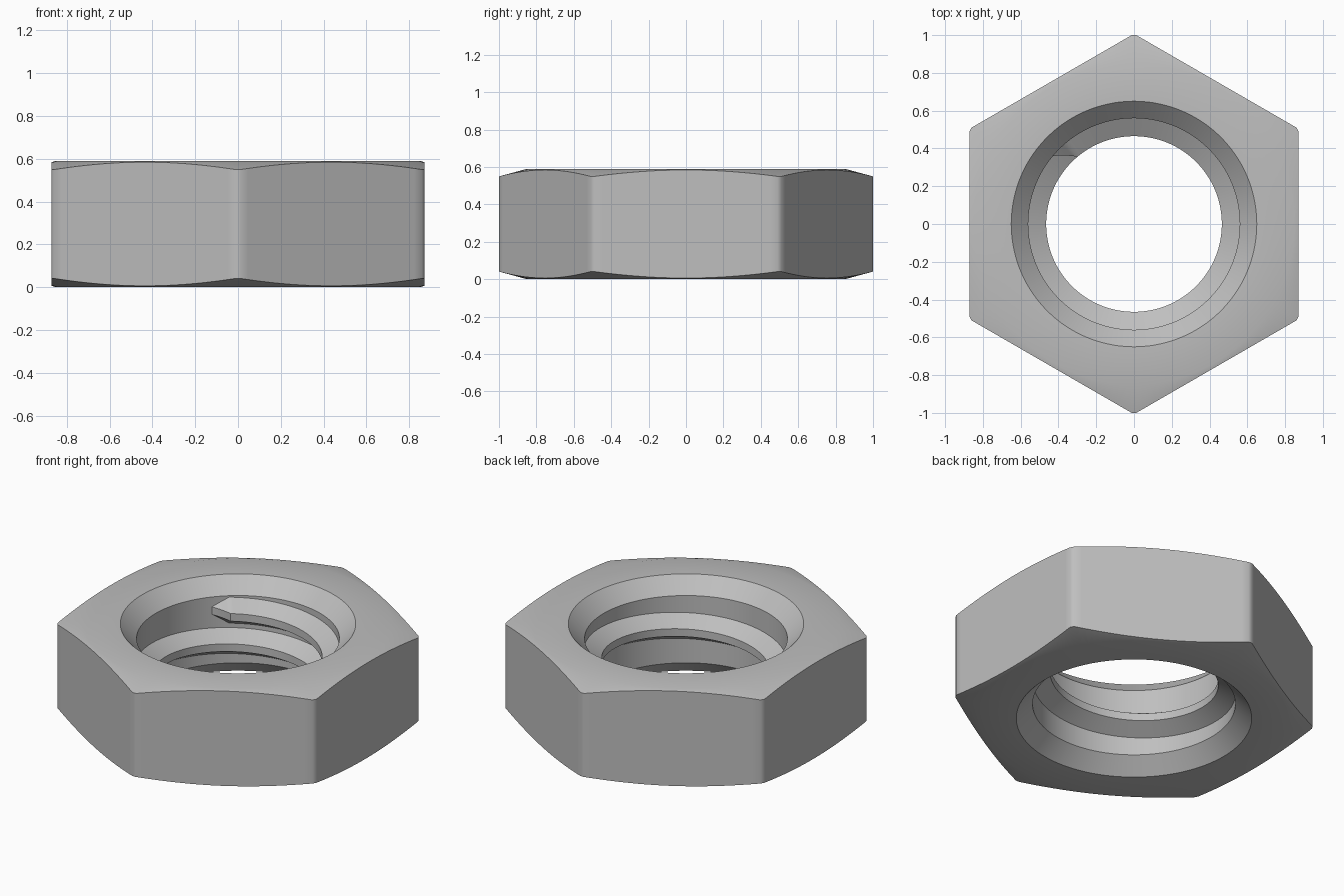
import bpy
import bmesh
from math import cos, sin, radians, pi

if "Cube" in bpy.data.objects:
    bpy.data.objects.remove(bpy.data.objects["Cube"], do_unlink=True)

HEIGHT = 0.59
APOTHEM = 0.872
CORNER = 1.0        # corner radius after turning
BORE = 0.56
CREST = 0.465
PITCH = 0.185

steel = bpy.data.materials.new("grey steel")
steel.use_nodes = True
colour = (0.52, 0.52, 0.52, 1)
steel.diffuse_color = colour
steel.node_tree.nodes["Principled BSDF"].inputs["Base Color"].default_value = colour


def loft(name, rings, closed):
    """Skin a row of matching closed sections into one smooth-shaded object."""
    bm = bmesh.new()
    rows = [[bm.verts.new(p) for p in ring] for ring in rings]
    pairs = list(zip(rows, rows[1:]))
    if closed:
        pairs.append((rows[-1], rows[0]))
    else:
        bm.faces.new(rows[0])
        bm.faces.new(rows[-1])
    n = len(rows[0])
    for a, b in pairs:
        for i in range(n):
            j = (i + 1) % n
            bm.faces.new((a[i], a[j], b[j], b[i]))
    bmesh.ops.recalc_face_normals(bm, faces=bm.faces)
    mesh = bpy.data.meshes.new(name)
    bm.to_mesh(mesh)
    bm.free()
    mesh.materials.append(steel)
    obj = bpy.data.objects.new(name, mesh)
    bpy.context.collection.objects.link(obj)
    bpy.ops.object.select_all(action='DESELECT')
    obj.select_set(True)
    bpy.context.view_layer.objects.active = obj
    bpy.ops.object.shade_smooth_by_angle(angle=radians(35))
    return obj


def polar(r, angle, z):
    return (r * cos(angle), r * sin(angle), z)


# Hexagonal body: cross-section swept round, following the six flats
def body_section(angle, outer):
    drop = 0.27 * (outer - 0.85)
    lower = [(BORE, 0.09), (0.65, 0), (0.85, 0), (outer, drop)]
    upper = [(r, HEIGHT - z) for r, z in reversed(lower)]
    return [polar(r, angle, z) for r, z in lower + upper]


steps = 28
half = radians(29.3)
sections = []
for side in range(6):
    for i in range(steps + 1):
        a = -half + 2 * half * i / steps
        sections.append(body_section(side * pi / 3 + a, min(CORNER, APOTHEM / cos(a))))
loft("nut_body", sections, True)

# Internal thread: right-handed helical ridge with tapered ends
top_angle, top_z = radians(140), 0.417
sweep = radians(479)
taper = radians(10)
root_half, crest_half = PITCH * 7 / 16, PITCH / 8
count = 240
ridge = []
for i in range(count + 1):
    t = sweep * i / count
    k = min(1, t / taper, (sweep - t) / taper)
    a, z = top_angle - t, top_z - PITCH * t / (2 * pi)
    wide = crest_half + (root_half - crest_half) * k
    tip = BORE - (BORE - CREST) * k
    ridge.append([polar(BORE + 0.003, a, z - wide), polar(tip, a, z - crest_half),
                  polar(tip, a, z + crest_half), polar(BORE + 0.003, a, z + wide)])
loft("thread_ridge", ridge, False)
